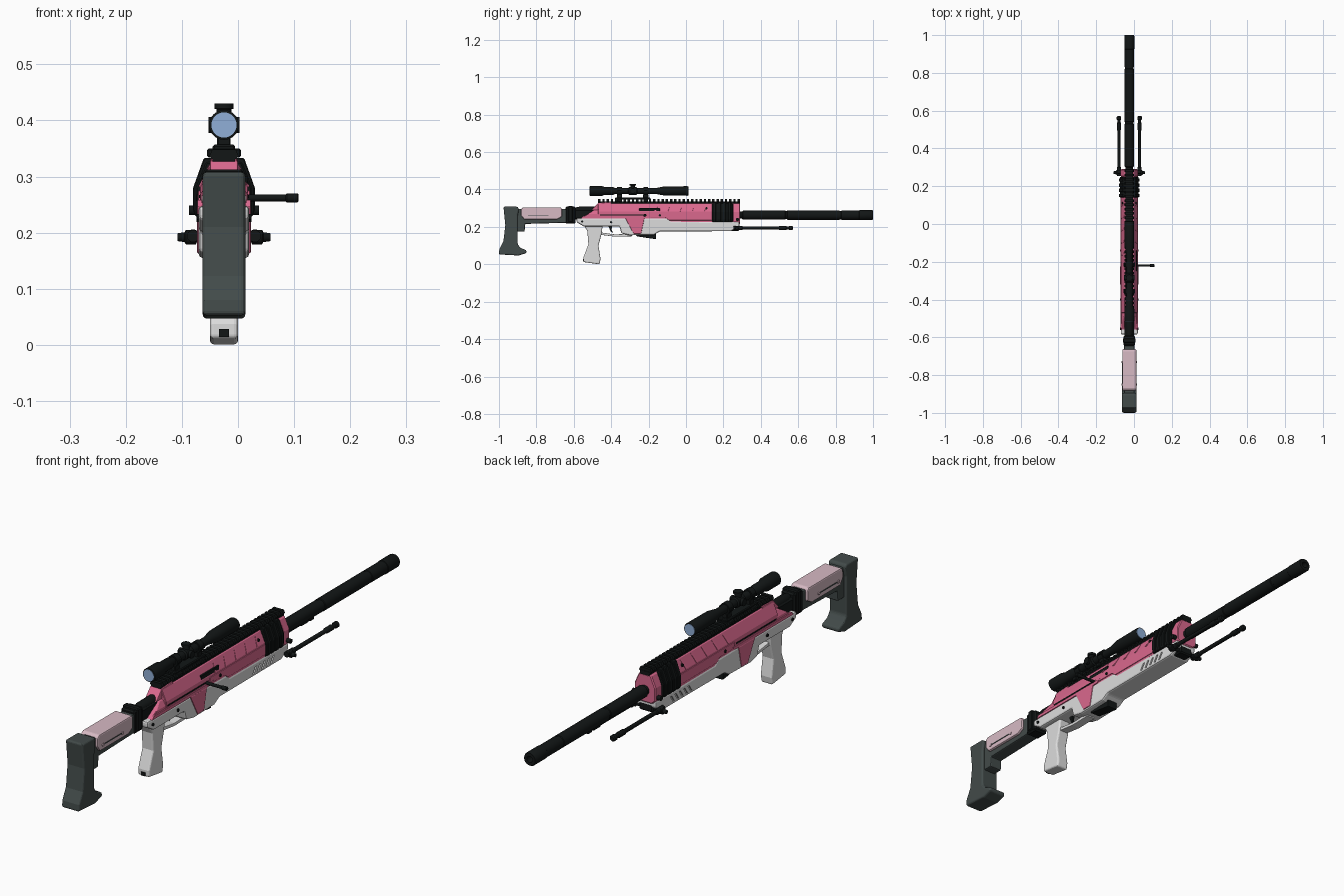
import bpy, bmesh, math
from mathutils import Vector

if "Cube" in bpy.data.objects:
    bpy.data.objects.remove(bpy.data.objects["Cube"])

CX = -0.025  # centre plane of the rifle


def material(name, r, g, b):
    m = bpy.data.materials.new(name)
    m.diffuse_color = (r, g, b, 1)
    m.use_nodes = True
    m.node_tree.nodes["Principled BSDF"].inputs["Base Color"].default_value = m.diffuse_color
    return m


PINK = material("rose pink", 0.70, 0.14, 0.27)
PALE = material("pale pink", 0.68, 0.49, 0.55)
WHITE = material("off white", 0.72, 0.72, 0.72)
GREY = material("dark grey", 0.055, 0.07, 0.068)
BLACK = material("black", 0.006, 0.008, 0.008)
BLUE = material("lens blue", 0.28, 0.43, 0.68)


def finish(bm, name, mat, bevel=0, seg=2, smooth=False):
    bmesh.ops.recalc_face_normals(bm, faces=bm.faces)
    me = bpy.data.meshes.new(name)
    bm.to_mesh(me)
    bm.free()
    me.materials.append(mat)
    ob = bpy.data.objects.new(name, me)
    bpy.context.collection.objects.link(ob)
    if bevel:
        b = ob.modifiers.new("bevel", 'BEVEL')
        b.width, b.segments, b.limit_method = bevel, seg, 'ANGLE'
    if smooth:
        for p in me.polygons:
            p.use_smooth = True
        me.set_sharp_from_angle(angle=math.radians(35))
    return ob


def loft(bm, a, b):
    """Solid between two matching loops of points."""
    va, vb = [bm.verts.new(p) for p in a], [bm.verts.new(p) for p in b]
    n = len(va)
    bm.faces.new(va)
    bm.faces.new(vb[::-1])
    for i in range(n):
        bm.faces.new((va[i], vb[i], vb[(i + 1) % n], va[(i + 1) % n]))


def prism(name, prof, half, mat, cx=CX, bevel=0, seg=2):
    """Side profile (y, z) given thickness in x."""
    bm = bmesh.new()
    loft(bm, [(cx - half, y, z) for y, z in prof], [(cx + half, y, z) for y, z in prof])
    return finish(bm, name, mat, bevel, seg)


def box(name, y0, y1, z0, z1, half, mat, cx=CX, bevel=0):
    return prism(name, [(y0, z0), (y1, z0), (y1, z1), (y0, z1)], half, mat, cx, bevel, 1)


def section(name, right, y0, y1, mat, bevel=0):
    """Mirrored cross-section (half x, z) run along y; y0 may depend on z."""
    loop = right + [(-x, z) for x, z in reversed(right)]
    f = y0 if callable(y0) else (lambda z: y0)
    bm = bmesh.new()
    loft(bm, [(CX + x, f(z), z) for x, z in loop], [(CX + x, y1, z) for x, z in loop])
    return finish(bm, name, mat, bevel, 1)


def lathe(name, steps, mat, axis='y', at=(CX, 0, 0), n=24):
    """Turned part: steps are (distance along axis, radius)."""
    bm = bmesh.new()
    rings = []
    for d, r in steps:
        ring = []
        for i in range(n):
            c, s = r * math.cos(2 * math.pi * i / n), r * math.sin(2 * math.pi * i / n)
            off = {'x': (d, c, s), 'y': (c, d, s), 'z': (c, s, d)}[axis]
            ring.append(bm.verts.new(Vector(at) + Vector(off)))
        rings.append(ring)
    for a, b in zip(rings, rings[1:]):
        for i in range(n):
            bm.faces.new((a[i], a[(i + 1) % n], b[(i + 1) % n], b[i]))
    bm.faces.new(rings[0])
    bm.faces.new(rings[-1])
    return finish(bm, name, mat, smooth=True)


# Shoulder stock
prism("butt_pad", [(-.976, .308), (-.9, .308), (-.893, .295), (-.9, .26), (-.9, .107), (-.885, .088),
                   (-.853, .075), (-.853, .06), (-.896, .047), (-1.0, .053), (-.998, .08),
                   (-.976, .123), (-.966, .21)], .038, GREY, bevel=.009, seg=3)
prism("stock_beam", [(-.91, .296), (-.64, .296), (-.64, .222), (-.86, .216), (-.863, .175), (-.91, .175)],
      .027, GREY, bevel=.005)
prism("cheek_rest", [(-.882, .262), (-.882, .295), (-.872, .305), (-.67, .305), (-.663, .295),
                     (-.663, .255), (-.69, .24), (-.865, .24)], .037, PALE, bevel=.005)
for s in (-1, 1):
    box("cheek_groove", -.85, -.73, .258, .262, .002, GREY, CX + s * .0365)
    for y in (-.85, -.73):
        lathe("cheek_stud", [(-.003, .006), (.003, .006)], PALE, 'x', (CX + s * .037, y, .26), 12)
box("stock_collar", -.645, -.59, .218, .308, .03, BLACK, bevel=.006)
box("collar_ridge", -.63, -.605, .225, .313, .034, BLACK, bevel=.004)
box("rear_bolt_housing", -.6, -.46, .24, .295, .024, BLACK, bevel=.008)
lathe("bolt_shroud", [(-.6, .014), (-.57, .02), (-.46, .02)], BLACK, at=(CX, 0, .288))

# Upper receiver with sloping rear end
section("upper_receiver", [(.043, .225), (.043, .282), (.024, .325)], -.47, .27, PINK, .002)
section("receiver_tail", [(.042, .235), (.042, .268), (.03, .29)],
        lambda z: -.58 + (z - .235) * 1.6, -.45, PINK, .002)
prism("receiver_hump", [(-.505, .29), (-.47, .328), (-.4, .332), (-.4, .29)], .025, PINK, bevel=.003)
for s in (-1, 1):
    x = CX + s * .043
    box("side_groove", -.46, -.21, .262, .267, .0015, BLACK, x)
    prism("side_rail_plate", [(-.56, .246), (-.2, .246), (-.18, .258), (-.55, .258)], .004, PINK, x)
    prism("side_panel", [(-.09, .235), (.14, .235), (.14, .275), (-.2, .275), (-.2, .25), (-.11, .25)],
          .003, PINK, x, .002)
    for i in range(5):  # slanted ribs on the upper flank
        y = -.17 + i * .065
        bm = bmesh.new()
        lo = [(x + s * .002, y, .283), (x + s * .002, y + .009, .283),
              (x - s * .016, y + .021, .32), (x - s * .016, y + .012, .32)]
        loft(bm, lo, [(p[0] - s * .004, p[1], p[2] - .003) for p in lo])
        finish(bm, "flank_rib", PINK)
    for y, z in ((-.555, .228), (-.4, .225), (-.14, .262), (.11, .3)):
        lathe("pin", [(-.004, .006), (.004, .006)], BLACK, 'x', (CX + s * (.045 if z < .29 else .035), y, z), 10)
box("ejection_port", -.25, -.14, .275, .3, .004, BLACK, CX + .038, .001)

# Lower chassis with slanted vent recesses
lower = prism("lower_chassis", [(-.585, .248), (-.585, .225), (-.545, .202), (-.355, .202), (-.345, .165),
                                (-.3, .155), (-.17, .158), (-.14, .176), (.24, .177), (.285, .2),
                                (.285, .228), (-.08, .23), (-.1, .246)], .045, WHITE, bevel=.007)
bm = bmesh.new()
for s in (-1, 1):
    for i in range(5):
        y = .062 + i * .027
        q = [(y, .186), (y + .009, .186), (y + .026, .212), (y + .017, .212)]
        loft(bm, [(CX + s * .040, *p) for p in q], [(CX + s * .06, *p) for p in q])
cutter = finish(bm, "vent_cutter", WHITE)
cutter.hide_render = True
cutter.hide_set(True)
cut = lower.modifiers.new("vents", 'BOOLEAN')
cut.operation, cut.object, cut.solver = 'DIFFERENCE', cutter, 'EXACT'
bpy.context.view_layer.update()
baked = bpy.data.meshes.new_from_object(lower.evaluated_get(bpy.context.evaluated_depsgraph_get()))
lower.modifiers.clear()
lower.data = baked
bpy.data.objects.remove(cutter)

# Magazine well, magazine, trigger group and grip
prism("magazine_well", [(-.325, .247), (-.222, .247), (-.24, .163), (-.28, .163)], .048, PINK, bevel=.003)
prism("magazine", [(-.27, .175), (-.16, .17), (-.16, .135), (-.18, .137), (-.265, .15)], .022, BLACK, bevel=.003)
prism("trigger_guard", [(-.47, .175), (-.46, .158), (-.38, .148), (-.29, .15), (-.29, .163),
                        (-.38, .16), (-.44, .168)], .018, WHITE, bevel=.002)
prism("trigger", [(-.415, .205), (-.395, .205), (-.398, .185), (-.39, .168), (-.403, .175)], .005, BLACK)
prism("pistol_grip", [(-.548, .215), (-.527, .176), (-.522, .107), (-.548, .037), (-.548, .012), (-.462, 0),
                      (-.457, .03), (-.468, .1), (-.452, .16), (-.445, .21)], .025, WHITE, bevel=.007, seg=3)
box("grip_cap", -.551, -.545, .014, .028, .009, BLACK)

# Bolt handle on the right side
lathe("bolt_handle", [(.015, .006), (.085, .006), (.087, .008), (.106, .008), (.108, .006)], BLACK, 'x',
      (0, -.22, .262), 16)

# Handguard band and front block
section("handguard_band", [(.047, .226), (.05, .24), (.05, .28), (.032, .326)], .14, .25, BLACK, .003)
for i in range(4):
    y = .143 + i * .027
    section("band_rib", [(.05, .228), (.055, .24), (.055, .28), (.036, .333)], y, y + .017, BLACK, .002)
section("front_block", [(.03, .215), (.046, .228), (.046, .28), (.026, .325)], .25, .29, PINK, .004)
lathe("front_pin", [(-.062, .009), (.062, .009)], BLACK, 'x', (CX, .275, .24), 14)

# Top rail with teeth
box("top_rail", -.47, .29, .322, .337, .02, BLACK)
for i in range(34):
    y = -.47 + i * .0226
    section("rail_tooth", [(.02, .33), (.026, .337), (.021, .348)], y, y + .0125, BLACK)

# Barrel and long suppressor
lathe("barrel", [(.28, .019), (.3, .019), (.305, .024), (.53, .024), (.532, .022), (.54, .022), (.542, .025),
                 (.82, .025), (.822, .023), (.83, .023), (.832, .025), (.925, .025), (.927, .0265),
                 (.995, .0265), (1.0, .024), (1.0, .012), (.96, .012)], BLACK, at=(CX, 0, .263), n=32)

# Scope, lenses, turrets and mounts
SZ = .392
lathe("scope_tube", [(-.508, .020), (-.515, .022), (-.513, .0265), (-.45, .0265), (-.435, .021), (-.39, .021),
                     (-.38, .016), (-.31, .016), (-.305, .021), (-.265, .021), (-.26, .016), (-.16, .016),
                     (-.115, .0245), (.008, .0255), (.013, .024), (.011, .021)], BLACK, at=(CX, 0, SZ), n=32)
lathe("rear_lens", [(-.5155, .0225), (-.505, .0225)], BLUE, at=(CX, 0, SZ), n=32)
lathe("front_lens", [(.005, .0215), (.0135, .0215)], BLUE, at=(CX, 0, SZ), n=32)
lathe("top_turret", [(.0, .013), (.028, .013), (.029, .017), (.038, .017)], BLACK, 'z', (CX, -.285, SZ), 20)
lathe("side_turret", [(-.028, .014), (.028, .014)], BLACK, 'x', (CX, -.285, SZ), 20)
box("mount_base", -.38, -.19, .346, .357, .02, BLACK, bevel=.003)
for y in (-.355, -.215):
    box("mount_post", y - .014, y + .014, .345, .375, .012, BLACK, bevel=.002)
    lathe("mount_ring", [(y - .013, .021), (y + .013, .021)], BLACK, at=(CX, 0, SZ))
    box("mount_clamp", y - .012, y + .012, .334, .35, .03, BLACK, bevel=.003)
    box("ring_screw_lug", y - .01, y + .01, .388, .396, .026, BLACK, bevel=.001)

# Folded bipod
box("bipod_mount", .24, .285, .178, .222, .03, BLACK, bevel=.005)
lathe("bipod_axle", [(-.083, .007), (-.07, .009), (-.068, .013), (-.05, .013), (-.048, .008), (.048, .008),
                     (.05, .013), (.068, .013), (.07, .009), (.083, .007)], BLACK, 'x', (CX, .272, .192), 18)
for s in (-1, 1):
    lathe("bipod_leg", [(.255, .011), (.3, .011), (.303, .008), (.495, .008), (.5, .011), (.535, .011), (.538, .008),
                        (.55, .008), (.553, .012), (.567, .012), (.571, .008)],
          BLACK, at=(CX + s * .055, 0, .194), n=14)
